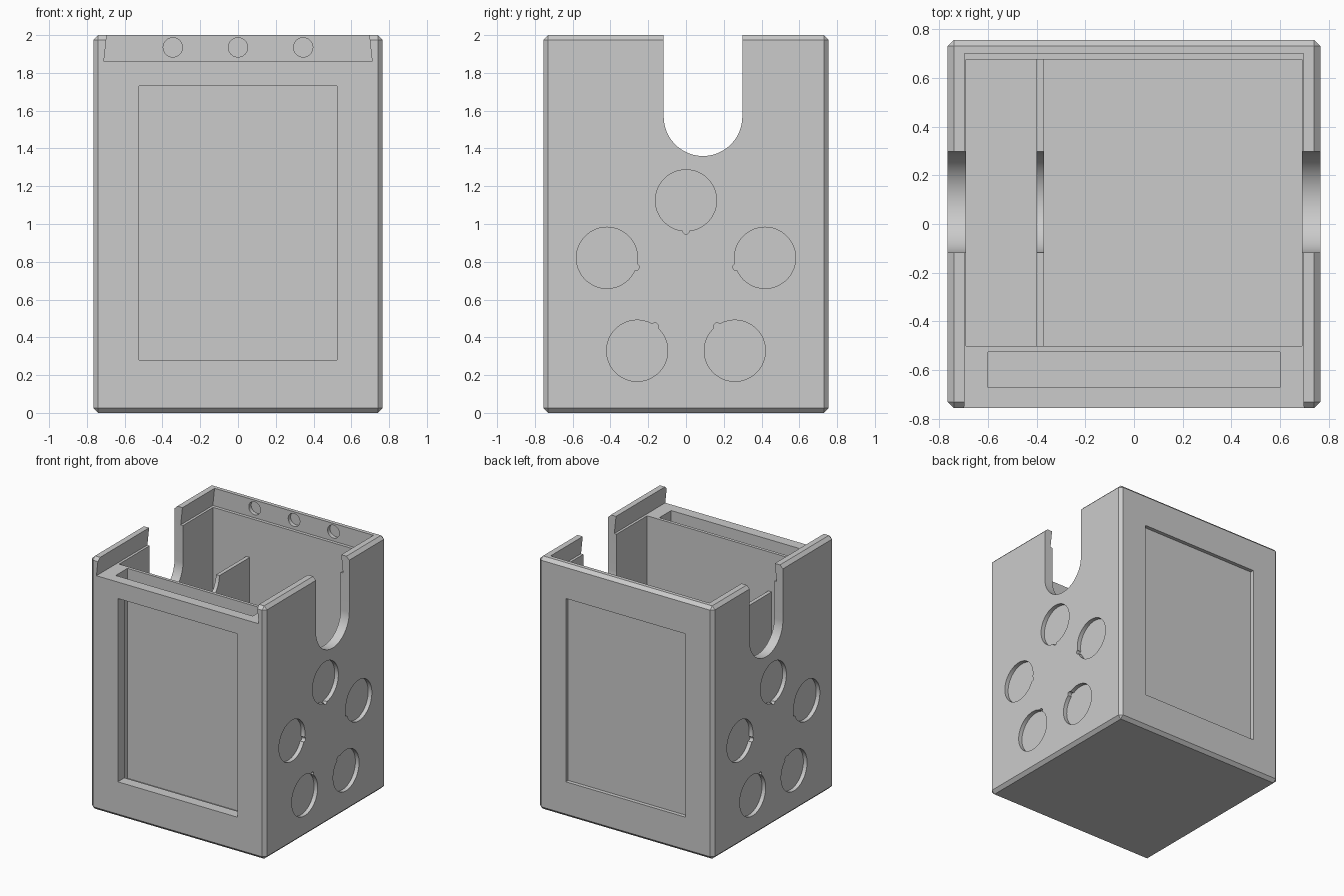
import bpy, bmesh, math

if "Cube" in bpy.data.objects:
    bpy.data.objects.remove(bpy.data.objects["Cube"])

grey = bpy.data.materials.new("light grey")
grey.diffuse_color = (0.6, 0.6, 0.6, 1)
grey.use_nodes = True
grey.node_tree.nodes["Principled BSDF"].inputs["Base Color"].default_value = grey.diffuse_color


def prism(name, pts, axis, lo, hi):
    """Extrude a 2D outline along an axis: X uses (y,z), Y uses (x,z), Z uses (x,y)."""
    place = {"X": lambda a, b, t: (t, a, b),
             "Y": lambda a, b, t: (a, t, b),
             "Z": lambda a, b, t: (a, b, t)}[axis]
    bm = bmesh.new()
    low = [bm.verts.new(place(a, b, lo)) for a, b in pts]
    high = [bm.verts.new(place(a, b, hi)) for a, b in pts]
    n = len(pts)
    bm.faces.new(low)
    bm.faces.new(high)
    for i in range(n):
        j = (i + 1) % n
        bm.faces.new((low[i], low[j], high[j], high[i]))
    bmesh.ops.recalc_face_normals(bm, faces=bm.faces)
    me = bpy.data.meshes.new(name)
    bm.to_mesh(me)
    bm.free()
    me.materials.append(grey)
    ob = bpy.data.objects.new(name, me)
    bpy.context.collection.objects.link(ob)
    return ob


def box(name, x0, x1, y0, y1, z0, z1):
    return prism(name, [(x0, y0), (x1, y0), (x1, y1), (x0, y1)], "Z", z0, z1)


def arc(ca, cb, r, n=48, start=0.0, sweep=math.tau):
    m = n if sweep < 6.28 else n - 1
    return [(ca + r * math.cos(start + sweep * i / n),
             cb + r * math.sin(start + sweep * i / n)) for i in range(m + 1)]


def apply(ob, mod):
    bpy.context.view_layer.objects.active = ob
    bpy.ops.object.modifier_apply(modifier=mod.name)


def cut(ob, cutter, keep=False):
    mod = ob.modifiers.new("cut", "BOOLEAN")
    mod.operation, mod.solver, mod.object = "DIFFERENCE", "EXACT", cutter
    apply(ob, mod)
    if not keep:
        bpy.data.objects.remove(cutter)


# Chamfered outer block
body = box("box_body", -0.765, 0.765, -0.755, 0.755, 0, 2)
bev = body.modifiers.new("chamfer", "BEVEL")
bev.width, bev.segments = 0.025, 1
apply(body, bev)

# Main chamber and the card slot behind the front window
cut(body, box("chamber", -0.69, 0.69, -0.5, 0.675, 0.08, 1.95))
cut(body, box("card_slot", -0.6, 0.6, -0.672, -0.525, 0.2, 1.95))

# Dovetail groove for the sliding lid, open at the front
cut(body, prism("lid_groove", [(-0.71, 1.86), (0.71, 1.86), (0.679, 2.15), (-0.679, 2.15)],
                "Y", -1, 0.70))

# Front window into the slot, shallow recess on the back
cut(body, box("front_window", -0.523, 0.523, -0.9, -0.6, 0.28, 1.73))
cut(body, box("back_recess", -0.523, 0.523, 0.725, 0.9, 0.28, 1.73))

# Three blind magnet holes in the back wall of the groove
for x in (-0.345, 0, 0.345):
    cut(body, prism("magnet_hole", arc(x, 1.935, 0.051), "Y", 0.65, 0.73))

# Five round pockets with a small nub, in a pentagon on each side
for i in range(5):
    ang = math.pi / 2 + math.tau * i / 5
    dy, dz = math.cos(ang), math.sin(ang)
    cy, cz = 0.44 * dy, 0.685 + 0.44 * dz
    for lo, hi in ((0.733, 0.9), (-0.9, -0.733)):
        cut(body, prism("round_pocket", arc(cy, cz, 0.162, 64), "X", lo, hi))
        cut(body, prism("pocket_nub", arc(cy - 0.16 * dy, cz - 0.16 * dz, 0.018, 16), "X", lo, hi))

# Low divider inside the chamber
divider = box("divider", -0.40, -0.37, -0.505, 0.68, 0.075, 1.55)

# U-shaped finger notch through both side walls and the divider
notch = prism("finger_notch", [(-0.118, 2.2)] + arc(0.09, 1.568, 0.208, 48, math.pi, math.pi)
              + [(0.298, 2.2)], "X", -1, 1)
cut(body, notch, keep=True)
cut(divider, notch)

# Smooth only the curved cuts
for ob in (body, divider):
    bpy.ops.object.select_all(action="DESELECT")
    ob.select_set(True)
    bpy.context.view_layer.objects.active = ob
    bpy.ops.object.shade_smooth_by_angle(angle=math.radians(25))
